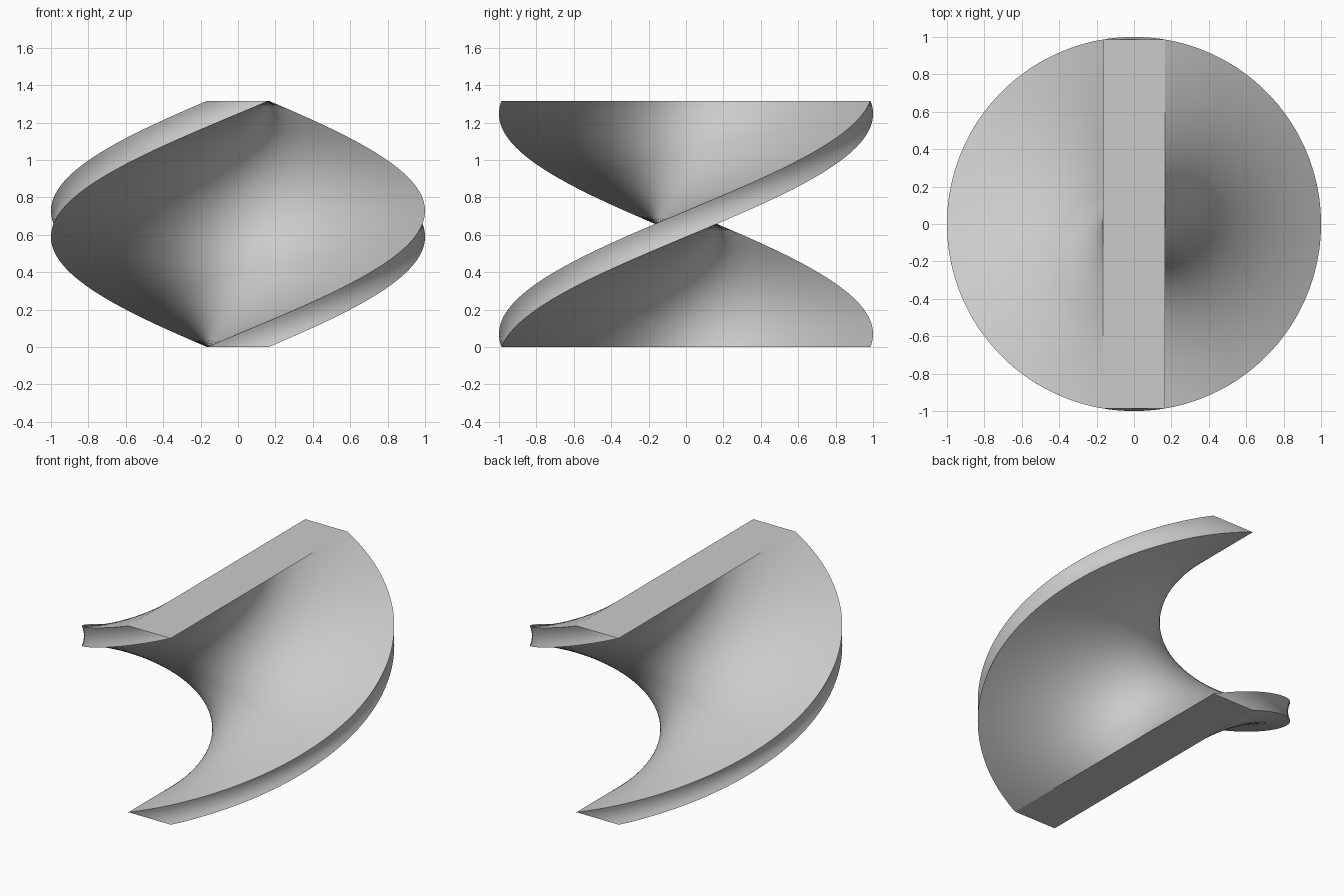
import bpy, bmesh, math
from mathutils import Matrix, Vector

cube = bpy.data.objects.get("Cube")
if cube:
    bpy.data.objects.remove(cube)

HALF_WIDTH = 0.165
HALF_LENGTH = math.sqrt(1 - HALF_WIDTH ** 2)   # corners lie on the unit circle
HEIGHT = 1.316
SLICES = 120
LONG_CUTS = 32
END_CUTS = 6

# Rectangular cross-section, counter-clockwise, with points along each side
corners = [Vector((sx * HALF_WIDTH, sy * HALF_LENGTH, 0))
           for sx, sy in ((-1, -1), (1, -1), (1, 1), (-1, 1))]
section = []
for i, start in enumerate(corners):
    cuts = LONG_CUTS if i % 2 else END_CUTS
    section += [start.lerp(corners[(i + 1) % 4], k / cuts) for k in range(cuts)]

# Stack of sections making a half turn from bottom to top
bm = bmesh.new()
rings = []
for s in range(SLICES + 1):
    t = s / SLICES
    move = Matrix.Translation((0, 0, HEIGHT * t)) @ Matrix.Rotation(math.pi * t, 4, 'Z')
    rings.append([bm.verts.new(move @ p) for p in section])

n = len(section)
for low, high in zip(rings, rings[1:]):
    for i in range(n):
        j = (i + 1) % n
        bm.faces.new((low[i], low[j], high[j], high[i]))

# Flat caps
bm.faces.new(rings[-1])
bm.faces.new(rings[0][::-1])

mesh = bpy.data.meshes.new("twisted_bar")
bm.to_mesh(mesh)
bm.free()
bar = bpy.data.objects.new("twisted_bar", mesh)
bpy.context.collection.objects.link(bar)

# Single plain grey
grey = bpy.data.materials.new("light_grey")
grey.use_nodes = True
colour = (0.6, 0.6, 0.6, 1)
grey.diffuse_color = colour
grey.node_tree.nodes["Principled BSDF"].inputs["Base Color"].default_value = colour
mesh.materials.append(grey)

# Smooth twist with crisp corners and caps
bpy.ops.object.select_all(action='DESELECT')
bar.select_set(True)
bpy.context.view_layer.objects.active = bar
bpy.ops.object.shade_smooth_by_angle(angle=math.radians(15))
